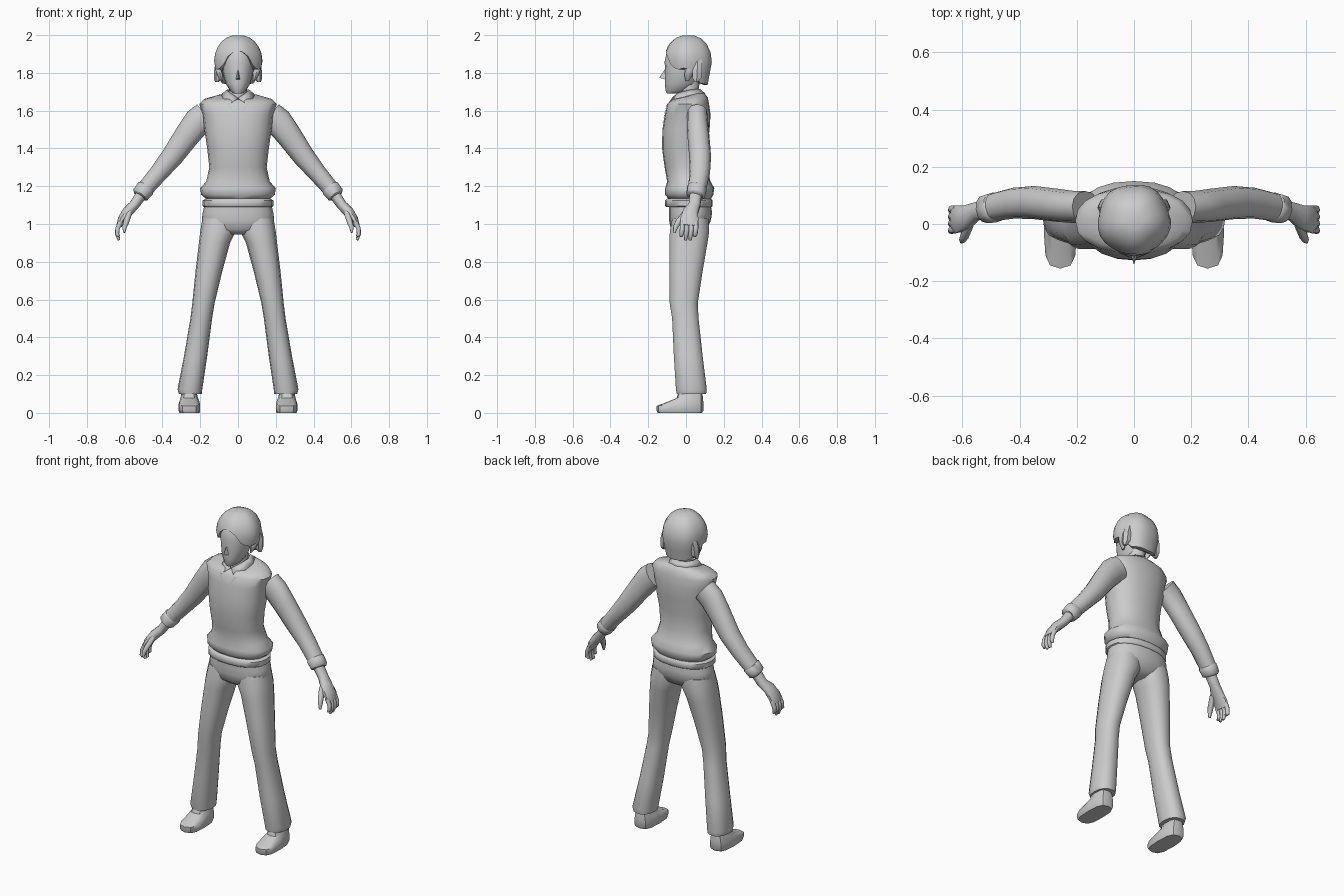
import bpy, bmesh, math
from mathutils import Vector

mat = bpy.data.materials.new("plain grey")
mat.diffuse_color = (0.6, 0.6, 0.6, 1)


def make(name, verts, faces, mirror=False, angle=50):
    me = bpy.data.meshes.new(name)
    me.from_pydata([tuple(v) for v in verts], [], faces)
    bm = bmesh.new()
    bm.from_mesh(me)
    bmesh.ops.recalc_face_normals(bm, faces=bm.faces)
    bm.to_mesh(me)
    bm.free()
    me.materials.append(mat)
    ob = bpy.data.objects.new(name, me)
    bpy.context.collection.objects.link(ob)
    bpy.ops.object.select_all(action='DESELECT')
    ob.select_set(True)
    bpy.context.view_layer.objects.active = ob
    bpy.ops.object.shade_smooth_by_angle(angle=math.radians(angle))
    if mirror:
        ob.modifiers.new("mirror", 'MIRROR').use_clip = True
    return ob


def oval(n, p):
    """Unit superellipse, p = 2 is a circle."""
    for i in range(n):
        a = math.tau * i / n
        c, s = math.cos(a), math.sin(a)
        yield math.copysign(abs(c) ** (2 / p), c), math.copysign(abs(s) ** (2 / p), s)


def skin(name, rings, mirror=False, angle=50):
    n = len(rings[0])
    faces = [(k * n + i, k * n + (i + 1) % n, (k + 1) * n + (i + 1) % n, (k + 1) * n + i)
             for k in range(len(rings) - 1) for i in range(n)]
    faces += [tuple(range(n)), tuple(range((len(rings) - 1) * n, len(rings) * n))]
    return make(name, [v for r in rings for v in r], faces, mirror, angle)


def stack(name, levels, n=16, p=2.3, mirror=False, angle=50):
    """Level: z, x min, x max, y front, y back, optional rise towards the back."""
    rings = []
    for z, x0, x1, y0, y1, *rise in levels:
        t = rise[0] if rise else 0
        rings.append([((x0 + x1) / 2 + (x1 - x0) / 2 * c, (y0 + y1) / 2 + (y1 - y0) / 2 * s, z + t * s)
                      for c, s in oval(n, p)])
    return skin(name, rings, mirror, angle)


def limb(name, stops, n=10, p=2.2):
    """Stop: x, y, z, half thickness across the path, half width along y."""
    pts = [Vector(s[:3]) for s in stops]
    rings = []
    for i, s in enumerate(stops):
        t = pts[min(i + 1, len(pts) - 1)] - pts[max(i - 1, 0)]
        u = Vector((0, 1, 0)).cross(t).normalized()
        v = t.normalized().cross(u)
        rings.append([pts[i] + u * s[3] * c + v * s[4] * d for c, d in oval(n, p)])
    return skin(name, rings, True)


# Sweater body with flared lower edge and sloping shoulders
vest = stack("sweater_body", [
    (1.13, -.165, .165, -.09, .13), (1.155, -.195, .195, -.11, .145),
    (1.19, -.2, .2, -.11, .15), (1.225, -.168, .168, -.1, .13),
    (1.3, -.152, .152, -.113, .11), (1.4, -.163, .163, -.127, .112),
    (1.5, -.178, .178, -.125, .125), (1.58, -.186, .186, -.112, .13),
    (1.635, -.205, .205, -.1, .122), (1.66, -.18, .18, -.085, .115, .01),
    (1.675, -.12, .12, -.07, .1, .015), (1.68, -.07, .07, -.055, .08, .02)], 20)
stack("sweater_hem", [(1.09, -.18, .18, -.105, .135), (1.095, -.187, .187, -.11, .14),
                      (1.125, -.187, .187, -.11, .14), (1.135, -.17, .17, -.1, .13)], 20)

# Neckline trim wrapped onto the chest
trim = make("neckline_trim", [(0, -.13, 1.53), (0, -.13, 1.545), (.03, -.13, 1.595), (.024, -.13, 1.6),
                              (.058, -.12, 1.65), (.048, -.12, 1.652)],
            [(0, 2, 3, 1), (2, 4, 5, 3)], True)
wrap = trim.modifiers.new("wrap", 'SHRINKWRAP')
wrap.target, wrap.offset = vest, .004

# Folded collar
upper = [(.004, -.072, 1.67), (.042, -.045, 1.695), (.06, .015, 1.71), (.042, .06, 1.715), (0, .075, 1.715)]
lower = [(.045, -.1, 1.63), (.078, -.05, 1.662), (.09, .02, 1.685), (.06, .085, 1.692), (0, .1, 1.692)]
collar = make("collar", upper + lower, [(i, i + 1, i + 6, i + 5) for i in range(4)], True)
collar.modifiers.new("thickness", 'SOLIDIFY').thickness = .01
stack("neck", [(1.62, -.055, .055, -.045, .07), (1.70, -.048, .048, -.04, .065),
               (1.80, -.05, .05, -.04, .08)], 12, 2)

# Sleeves, cuffs, hands
limb("sleeve", [(.17, .06, 1.575, .075, .055), (.215, .06, 1.54, .075, .056), (.265, .065, 1.475, .068, .058),
                (.35, .075, 1.355, .058, .058), (.42, .073, 1.27, .049, .054), (.505, .056, 1.17, .043, .048)], 12)
limb("sleeve_cuff", [(.482, .06, 1.198, .04, .045), (.488, .058, 1.19, .05, .053),
                     (.517, .052, 1.155, .047, .05), (.522, .05, 1.148, .036, .04)], 12)
limb("hand", [(.505, .052, 1.165, .03, .034), (.55, .045, 1.1, .027, .032), (.585, .025, 1.065, .028, .042),
              (.615, .018, 1.025, .022, .05), (.63, .015, .99, .015, .046)])
for i, tip in enumerate((.935, .915, .915, .935)):
    y = -.02 + i * .024
    limb("finger_%d" % (i + 1), [(.622, y, 1.01, .013, .013), (.638, y, .975, .012, .013),
                                 (.64, y - .003, .945, .011, .012), (.63, y - .006, tip, .007, .008)], 8)
limb("thumb", [(.575, .0, 1.06, .015, .018), (.592, -.04, 1.01, .015, .017),
               (.6, -.055, .985, .012, .013), (.603, -.062, .955, .006, .007)], 8)

# Trousers
stack("trouser_hips", [(.945, -.07, .07, -.05, .07), (.97, -.16, .16, -.08, .11),
                       (1.02, -.192, .192, -.09, .132), (1.06, -.187, .187, -.09, .138),
                       (1.11, -.175, .175, -.09, .13)], 20)
stack("trouser_leg", [(.1, .2, .305, -.04, .095), (.1, .192, .313, -.05, .108), (.125, .189, .32, -.055, .112),
                      (.3, .163, .286, -.066, .09), (.5, .137, .252, -.075, .068), (.58, .124, .242, -.088, .064),
                      (.75, .083, .225, -.09, .09), (.9, .042, .207, -.09, .116),
                      (.96, .012, .2, -.088, .125), (1.03, .0, .188, -.075, .12)], 14, 2.3, True)

# Shoes: ankle, upper and toe
stack("shoe", [(0, .203, .31, -.15, .085), (.012, .2, .315, -.156, .092), (.045, .2, .315, -.156, .092, .008),
               (.068, .207, .308, -.115, .09, .016), (.09, .215, .302, -.05, .085, .012),
               (.125, .222, .296, -.035, .08)], 12, 3, True, 40)

# Head, nose and ears
stack("face", [(1.69, -.022, .022, -.1, -.04), (1.705, -.042, .042, -.108, .02), (1.745, -.066, .066, -.112, .06),
               (1.80, -.08, .08, -.111, .085), (1.86, -.086, .086, -.113, .1),
               (1.92, -.08, .08, -.1, .1), (1.96, -.05, .05, -.06, .07)], 16, 2.1)
make("nose", [(-.015, -.1, 1.762), (.015, -.1, 1.762), (0, -.108, 1.825), (0, -.142, 1.775)],
     [(0, 1, 3), (1, 2, 3), (2, 0, 3), (0, 2, 1)])
stack("ear", [(1.757, .078, .09, -.002, .015), (1.785, .08, .108, -.008, .034), (1.82, .08, .122, -.005, .045),
              (1.838, .085, .115, .01, .035)], 8, 2, True)

# Hair: a dome whose lower edge follows the hairline (angle from the front, edge height)
hairline = [(0, 1.92), (22, 1.9), (40, 1.84), (60, 1.815), (85, 1.83), (105, 1.79), (125, 1.745), (180, 1.735)]


def edge_height(a):
    for (a0, z0), (a1, z1) in zip(hairline, hairline[1:]):
        if a <= a1:
            return z0 + (z1 - z0) * (a - a0) / (a1 - a0)


N, STEPS = 28, 7
rings = [[] for _ in range(STEPS + 1)]
for i in range(N):
    a = math.tau * i / N
    deg = math.degrees(min(a, math.tau - a))
    zb = edge_height(deg)
    lumps = 1 + .025 * math.sin(5 * a + 1)
    for k in range(STEPS + 1):
        t = min((k + .6) / (STEPS - .4), 1)
        z = 2.0 - (2.0 - zb) * (1 - math.cos(t * math.pi / 2))
        if z > 1.86:
            r = (1 - ((z - 1.86) / .141) ** 2) ** .45
        else:
            r = 1 - 1.5 * (1.86 - z)
        # the last ring folds in under the hair
        r *= lumps * (.8 if k == STEPS else 1)
        rings[k].append((.128 * r * math.sin(a), .013 - .127 * r * math.cos(a), z))
skin("hair", rings)

# Loose locks behind the ears
stack("hair_lock", [(1.752, .1, .122, .045, .065), (1.775, .085, .128, .03, .085),
                    (1.83, .08, .125, .03, .09), (1.87, .08, .11, .03, .09)], 6, 2, True, 30)
